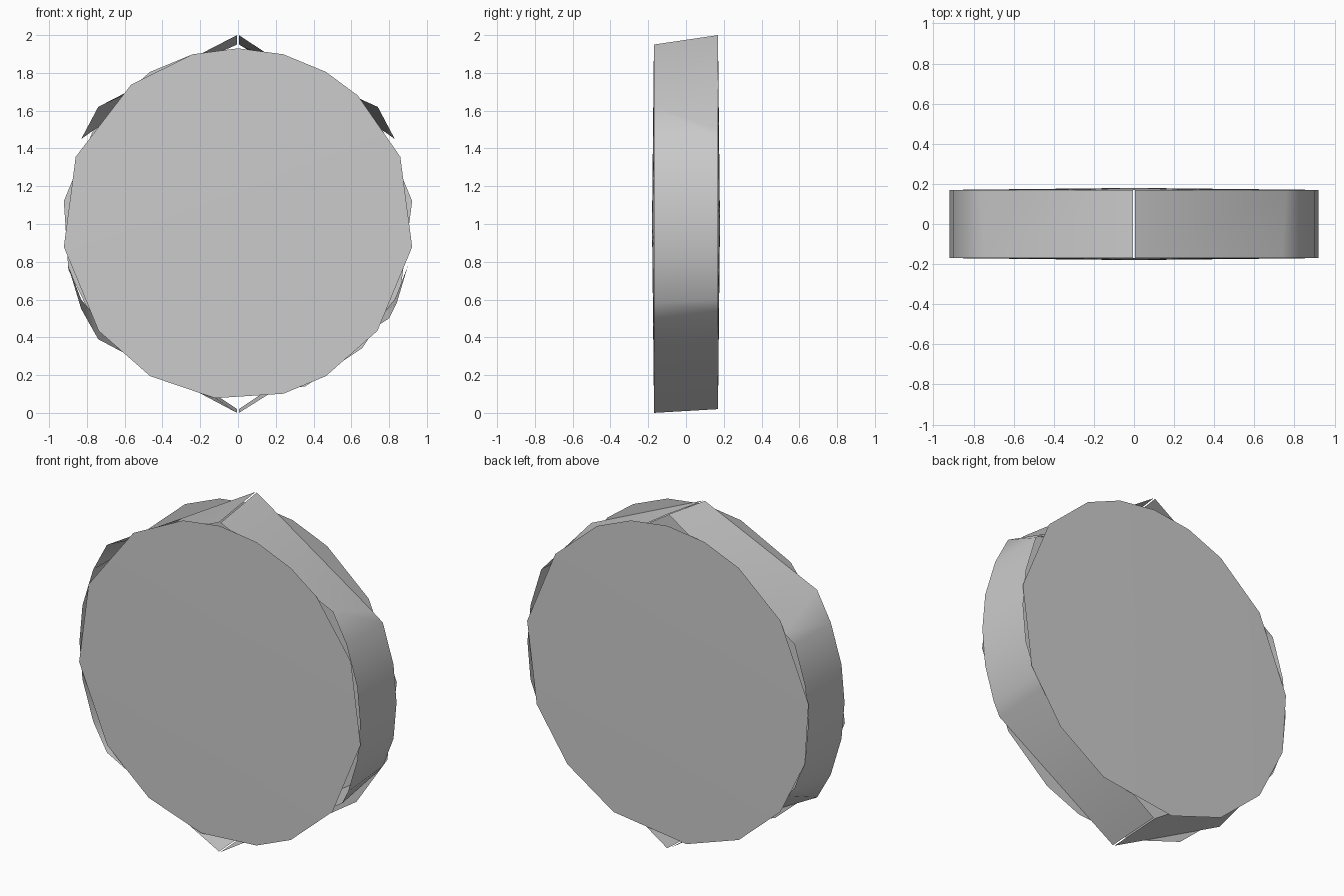
import bpy
import bmesh
import math

cube = bpy.data.objects.get("Cube")
if cube:
    bpy.data.objects.remove(cube, do_unlink=True)

RADIUS = 0.93
HALF = 0.17

# One plain grey for the whole model
grey = bpy.data.materials.new("light_grey")
grey.use_nodes = True
colour = (0.6, 0.6, 0.6, 1.0)
grey.diffuse_color = colour
grey.node_tree.nodes["Principled BSDF"].inputs["Base Color"].default_value = colour


def finish(name, bm):
    mesh = bpy.data.meshes.new(name)
    bm.to_mesh(mesh)
    bm.free()
    obj = bpy.data.objects.new(name, mesh)
    mesh.materials.append(grey)
    bpy.context.collection.objects.link(obj)
    bpy.ops.object.select_all(action="DESELECT")
    obj.select_set(True)
    bpy.context.view_layer.objects.active = obj
    bpy.ops.object.shade_smooth_by_angle(angle=math.radians(40))
    return obj


def cap(name, angles, side):
    """Slightly domed disc; angles run clockwise from the top."""
    bm = bmesh.new()
    centre = bm.verts.new((0, side * (HALF + 0.01), 1))
    rim = []
    for a in angles:
        t = math.radians(a)
        rim.append(bm.verts.new((RADIUS * math.sin(t), side * HALF,
                                 1 + RADIUS * math.cos(t))))
    for i, v in enumerate(rim):
        nxt = rim[(i + 1) % len(rim)]
        bm.faces.new((centre, v, nxt) if side < 0 else (centre, nxt, v))
    return finish(name, bm)


def wall(name, front, back, side):
    """Half of the rim, from the top point to the bottom point."""
    bm = bmesh.new()
    rows = [[bm.verts.new((side * x, y, z)) for x, z in edge]
            for edge, y in ((front, -HALF), (back, HALF))]
    for i in range(len(front) - 1):
        quad = [rows[0][i], rows[0][i + 1], rows[1][i + 1], rows[1][i]]
        bm.faces.new(quad if side > 0 else quad[::-1])
    return finish(name, bm)


# Front and back discs with uneven facets
cap("front_disc", [0, 15, 30, 43, 67.5, 97.5, 127.5, 150, 165, 187.5,
                   210, 232.5, 262.5, 292.5, 322.5, 345], -1)
cap("back_disc", [0, 15, 30, 52.5, 82.5, 112.5, 135, 157.5, 187.5,
                  210, 232.5, 255, 277.5, 307.5, 330, 345], 1)

# Rim halves, pointed and slightly open at the top and bottom
front_upper = [(0.005, 1.95), (0.74, 1.62), (0.83, 1.45), (0.9, 1.22), (0.92, 1.0)]
back_upper = [(0.005, 2.0), (0.76, 1.5), (0.83, 1.45), (0.9, 1.22), (0.92, 1.0)]
back_lower = [(0.9, 0.78), (0.83, 0.6), (0.78, 0.54), (0.005, 0.02)]
wall("left_rim", front_upper + [(0.9, 0.78), (0.84, 0.58), (0.8, 0.5), (0.005, 0)],
     back_upper + back_lower, 1)
wall("right_rim", front_upper + [(0.9, 0.78), (0.83, 0.55), (0.74, 0.39), (0.005, 0)],
     back_upper + back_lower, -1)
